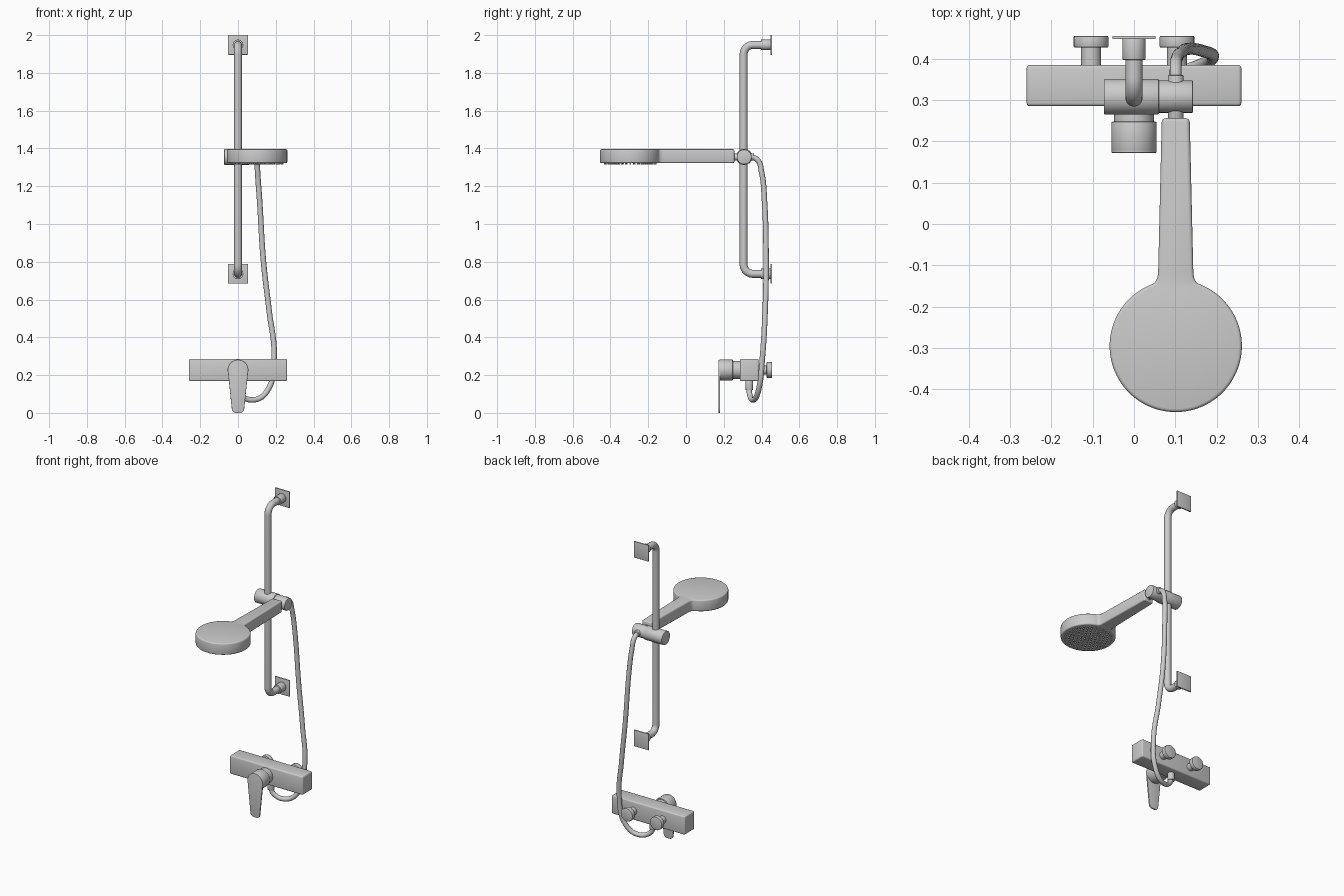
import bpy, bmesh, math
from mathutils import Vector, Matrix

if "Cube" in bpy.data.objects:
    bpy.data.objects.remove(bpy.data.objects["Cube"])


def finish(bm, name, bevel=0.0, segs=3):
    bmesh.ops.recalc_face_normals(bm, faces=bm.faces)
    if bevel:
        rim = [e for e in bm.edges if e.calc_face_angle(0) > math.radians(40)]
        bmesh.ops.bevel(bm, geom=rim, offset=bevel, segments=segs, profile=0.5,
                        affect='EDGES', clamp_overlap=False)
    me = bpy.data.meshes.new(name)
    bm.to_mesh(me)
    bm.free()
    ob = bpy.data.objects.new(name, me)
    bpy.context.collection.objects.link(ob)
    return ob


def box(name, lo, hi, bevel=0.0):
    lo, hi = Vector(lo), Vector(hi)
    bm = bmesh.new()
    bmesh.ops.create_cube(bm, size=1, matrix=Matrix.Translation((lo + hi) / 2)
                          @ Matrix.Diagonal((*(hi - lo), 1)))
    return finish(bm, name, bevel)


def cyl(name, p0, p1, r, bevel=0.0, n=48):
    p0, p1 = Vector(p0), Vector(p1)
    d = p1 - p0
    bm = bmesh.new()
    bmesh.ops.create_cone(bm, cap_ends=True, segments=n, radius1=r, radius2=r, depth=d.length,
                          matrix=Matrix.Translation((p0 + p1) / 2)
                          @ d.to_track_quat('Z', 'Y').to_matrix().to_4x4())
    return finish(bm, name, bevel, 2)


def prism(name, outline, offset, bevel):
    bm = bmesh.new()
    f = bm.faces.new([bm.verts.new(p) for p in outline])
    ext = bmesh.ops.extrude_face_region(bm, geom=[f])['geom']
    bmesh.ops.translate(bm, vec=offset, verts=[v for v in ext if isinstance(v, bmesh.types.BMVert)])
    return finish(bm, name, bevel)


def arc(cx, cy, r, a0, a1, n):
    angs = [math.radians(a0 + (a1 - a0) * i / n) for i in range(n + 1)]
    return [(cx + r * math.cos(a), cy + r * math.sin(a)) for a in angs]


def tube(name, pts, r, smooth):
    cu = bpy.data.curves.new(name, 'CURVE')
    cu.dimensions = '3D'
    cu.bevel_depth, cu.bevel_resolution, cu.use_fill_caps = r, 6, True
    sp = cu.splines.new('BEZIER' if smooth else 'POLY')
    if smooth:
        sp.bezier_points.add(len(pts) - 1)
        for b, p in zip(sp.bezier_points, pts):
            b.co = p
            b.handle_left_type = b.handle_right_type = 'AUTO'
        sp.resolution_u = 12
    else:
        sp.points.add(len(pts) - 1)
        for b, p in zip(sp.points, pts):
            b.co = (*p, 1)
    ob = bpy.data.objects.new(name, cu)
    bpy.context.collection.objects.link(ob)
    bpy.ops.object.select_all(action='DESELECT')
    ob.select_set(True)
    bpy.context.view_layer.objects.active = ob
    bpy.ops.object.convert(target='MESH')


# Mixer body with two wall connectors
ZM = 0.227
box("mixer_body", (-0.26, 0.285, 0.168), (0.26, 0.385, 0.286), 0.008)
for side, x in (("left", -0.104), ("right", 0.104)):
    cyl(side + "_inlet_neck", (x, 0.38, ZM), (x, 0.432, ZM), 0.024)
    cyl(side + "_inlet_flange", (x, 0.427, ZM), (x, 0.455, ZM), 0.042, 0.003)

# Valve knob and flat lever
cyl("valve_neck", (0, 0.24, ZM), (0, 0.29, ZM), 0.048)
cyl("valve_knob", (0, 0.176, ZM), (0, 0.248, ZM), 0.055, 0.004)
lever = (arc(0, ZM, 0.054, -7, 187, 32) + arc(-0.009, 0.024, 0.024, 187, 270, 8)
         + arc(0.009, 0.024, 0.024, 270, 353, 8))
prism("lever", [(x, 0.172, z) for x, z in lever], (0, 0.009, 0), 0.002)

# Hose outlet under the mixer
cyl("hose_outlet", (0, 0.335, 0.12), (0, 0.335, 0.175), 0.021, 0.002)

# Slide rail with bent ends, collars and wall plates
YR, ZT, ZB, RB = 0.305, 1.948, 0.736, 0.05
path = ([(YR + 0.14, ZB)] + arc(YR + RB, ZB + RB, RB, 270, 180, 12)
        + arc(YR + RB, ZT - RB, RB, 180, 90, 12) + [(YR + 0.14, ZT)])
tube("slide_rail", [(0, y, z) for y, z in path], 0.021, False)
for end, z in (("top", ZT), ("bottom", ZB)):
    cyl(end + "_rail_collar", (0, 0.397, z), (0, 0.449, z), 0.028, 0.002)
    box(end + "_wall_plate", (-0.052, 0.447, z - 0.052), (0.052, 0.455, z + 0.052), 0.001)

# Sliding holder on the rail
ZH, YH, XH = 1.355, 0.308, 0.101
cyl("slider_grip", (-0.073, YH, ZH), (0.06, YH, ZH), 0.043, 0.003)
cyl("handset_holder", (0.055, YH, ZH), (0.143, YH, ZH), 0.039, 0.003)
cyl("handset_connector", (XH, 0.25, ZH), (XH, 0.36, ZH), 0.019, 0.002)

# Hand shower: disc head and tapered handle in one outline
YC, R, ZU, ZL = -0.295, 0.16, 1.396, 1.322
corner, high = Vector((0.0435, -0.141)), Vector((0.0425, -0.115))
head = arc(0, YC, R, 69, -249, 96)
low = Vector(head[0])
fillet = [(1 - t) ** 2 * high + 2 * t * (1 - t) * corner + t * t * low
          for t in (i / 6 for i in range(6))]
right = [Vector(p) for p in arc(0.024, 0.246, 0.01, 90, 0, 4)] + fillet
outline = ([tuple(p) for p in right] + head
           + [(-p.x, p.y) for p in reversed(right)])
prism("hand_shower", [(XH + x, y, ZL) for x, y in outline], (0, 0, ZU - ZL), 0.008)

# Rings of spray nozzles
bm = bmesh.new()
for k in range(7):
    count = max(1, 6 * k)
    for i in range(count):
        a = 2 * math.pi * i / count
        pos = (XH + 0.0225 * k * math.cos(a), YC + 0.0225 * k * math.sin(a), ZL - 0.002)
        bmesh.ops.create_cone(bm, cap_ends=True, segments=12, radius1=0.004, radius2=0.0055,
                              depth=0.009, matrix=Matrix.Translation(pos))
finish(bm, "spray_nozzles")

# Flexible hose
tube("hose", [(0, 0.335, 0.14), (0.012, 0.337, 0.098), (0.09, 0.36, 0.07), (0.16, 0.385, 0.125),
              (0.191, 0.405, 0.3), (0.165, 0.419, 0.54), (0.135, 0.424, 0.8),
              (0.114, 0.415, 1.13), (0.104, 0.401, 1.27), (0.101, 0.378, 1.34),
              (XH, 0.34, ZH)], 0.0145, True)

# Smooth shading with crisp edges
bpy.ops.object.select_all(action='SELECT')
bpy.context.view_layer.objects.active = bpy.data.objects["mixer_body"]
bpy.ops.object.shade_smooth_by_angle(angle=math.radians(35))
